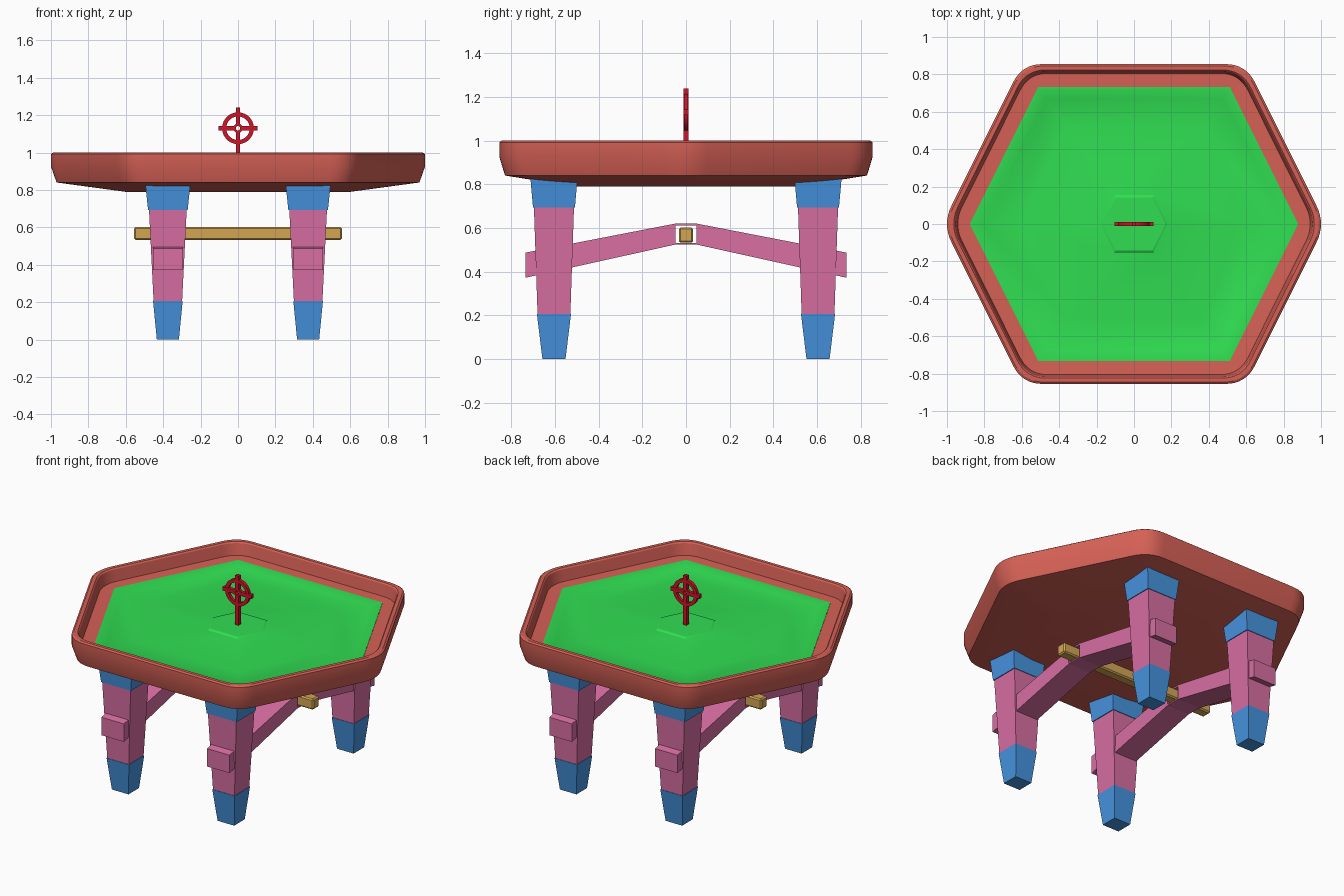
import bpy, bmesh, math
from mathutils import Vector

if "Cube" in bpy.data.objects:
    bpy.data.objects.remove(bpy.data.objects["Cube"])


def material(name, r, g, b):
    lin = lambda v: (v / 255 / 12.92) if v < 11 else ((v / 255 + 0.055) / 1.055) ** 2.4
    m = bpy.data.materials.new(name)
    m.diffuse_color = (lin(r), lin(g), lin(b), 1)
    m.use_nodes = True
    m.node_tree.nodes["Principled BSDF"].inputs["Base Color"].default_value = m.diffuse_color
    return m


RED = material("brick_red", 214, 97, 86)
GREEN = material("bright_green", 48, 222, 82)
BLUE = material("blue", 70, 148, 224)
PINK = material("pink", 216, 110, 162)
GOLD = material("gold", 212, 166, 84)
CRIMSON = material("crimson", 208, 20, 42)


def finish(bm, name, mat, smooth=None):
    bmesh.ops.recalc_face_normals(bm, faces=bm.faces[:])
    me = bpy.data.meshes.new(name)
    bm.to_mesh(me)
    bm.free()
    ob = bpy.data.objects.new(name, me)
    bpy.context.collection.objects.link(ob)
    me.materials.append(mat)
    if smooth:
        bpy.ops.object.select_all(action='DESELECT')
        ob.select_set(True)
        bpy.context.view_layer.objects.active = ob
        bpy.ops.object.shade_smooth_by_angle(angle=math.radians(smooth))
    return ob


def loft(name, rings, mat, smooth=None, closed=False):
    """Skin a list of equal-length point rings; cap the ends or join them."""
    bm = bmesh.new()
    vs = [[bm.verts.new(p) for p in ring] for ring in rings]
    n = len(vs[0])
    pairs = list(zip(vs, vs[1:])) + ([(vs[-1], vs[0])] if closed else [])
    for a, b in pairs:
        for i in range(n):
            j = (i + 1) % n
            bm.faces.new((a[i], a[j], b[j], b[i]))
    if not closed:
        bm.faces.new(vs[0])
        bm.faces.new(vs[-1])
    return finish(bm, name, mat, smooth)


def rect(cx, cy, hx, hy, z):
    return [(cx + sx * hx, cy + sy * hy, z)
            for sx, sy in ((-1, -1), (1, -1), (1, 1), (-1, 1))]


def box(name, x, y, z, mat):
    cx, cy = sum(x) / 2, sum(y) / 2
    hx, hy = (x[1] - x[0]) / 2, (y[1] - y[0]) / 2
    return loft(name, [rect(cx, cy, hx, hy, h) for h in z], mat)


# Hexagon outlines: sharp for the green bed, filleted for the tray
HEX = [Vector(p) for p in ((1.0245, 0), (0.598, 0.855), (-0.598, 0.855),
                           (-1.0245, 0), (-0.598, -0.855), (0.598, -0.855))]
ROUND = []
for i, c in enumerate(HEX):
    a = c + (HEX[i - 1] - c).normalized() * 0.11
    b = c + (HEX[(i + 1) % 6] - c).normalized() * 0.11
    for k in range(9):
        t = k / 8
        ROUND.append(a * (1 - t) ** 2 + c * 2 * t * (1 - t) + b * t * t)


def scaled(outline, profile):
    return [[(p.x * s, p.y * s, z) for p in outline] for s, z in profile]


# Tray with raised rim and shallow sloped underside
loft("table_tray", scaled(ROUND, [
    (0.6, 0.79), (0.97, 0.84), (1, 0.925), (1, 0.992), (0.988, 1.0),
    (0.964, 1.0), (0.956, 0.992), (0.942, 0.92), (0.84, 0.917), (0.84, 0.89)]),
    RED, smooth=30)

# Green bed: flat border, shallow dip, gentle mound, low centre platform
loft("green_bed", scaled(HEX, [
    (0.857, 0.9), (0.857, 0.921), (0.82, 0.92), (0.785, 0.908),
    (0.6, 0.912), (0.18, 0.916), (0.165, 0.924)]), GREEN, smooth=30)

# Legs: tapered pink shafts with blue feet and blue top caps
for sx, xs in ((-1, "left"), (1, "right")):
    for sy, ys in ((-1, "front"), (1, "back")):
        x, y = sx * 0.375, sy * 0.605
        for part, mat, sections in (
                ("foot", BLUE, ((0.059, 0.053, 0), (0.079, 0.078, 0.205))),
                ("leg", PINK, ((0.076, 0.075, 0.2), (0.101, 0.092, 0.7))),
                ("leg_cap", BLUE, ((0.106, 0.096, 0.693), (0.12, 0.108, 0.828)))):
            loft(f"{ys}_{xs}_{part}",
                 [rect(x, y, hx, hy, z) for hx, hy, z in sections], mat)


def prism_x(name, points, x0, x1, mat):
    return loft(name, [[(x, y, z) for y, z in points] for x in (x0, x1)], mat)


# Pink braces rising to a slotted apex
for sx, xs in ((-1, "left"), (1, "right")):
    x0, x1 = sx * 0.375 - 0.08, sx * 0.375 + 0.08
    for sy, ys in ((-1, "front"), (1, "back")):
        prism_x(f"{ys}_{xs}_brace",
                [(sy * 0.735, 0.372), (sy * 0.735, 0.487),
                 (sy * 0.048, 0.62), (sy * 0.048, 0.524)], x0, x1, PINK)
    box(f"{xs}_slot_top", (x0, x1), (-0.048, 0.048), (0.61, 0.62), PINK)
    box(f"{xs}_slot_bottom", (x0, x1), (-0.048, 0.048), (0.524, 0.532), PINK)

# Gold crossbar through the brace slots
bar = box("gold_crossbar", (-0.555, 0.555), (-0.033, 0.033), (0.533, 0.602), GOLD)
bevel = bar.modifiers.new("bevel", 'BEVEL')
bevel.width = 0.008
bevel.segments = 1


# Crimson wheel ornament: ring, pierced hub and four arms
def wheel(name, r_in, r_out, h, n):
    rings = []
    for i in range(n):
        a = 2 * math.pi * i / n
        rings.append([(math.cos(a) * r, y, 1.13 + math.sin(a) * r)
                      for r, y in ((r_in, -h), (r_out, -h), (r_out, h), (r_in, h))])
    return loft(name, rings, CRIMSON, smooth=30, closed=True)


wheel("ornament_ring", 0.063, 0.085, 0.01, 40)
wheel("ornament_hub", 0.012, 0.025, 0.011, 20)
W = 0.012
box("ornament_top_arm", (-W, W), (-W, W), (1.148, 1.24), CRIMSON)
box("ornament_post", (-W, W), (-W, W), (0.915, 1.112), CRIMSON)
box("ornament_left_arm", (-0.103, -0.018), (-W, W), (1.118, 1.142), CRIMSON)
box("ornament_right_arm", (0.018, 0.103), (-W, W), (1.118, 1.142), CRIMSON)
